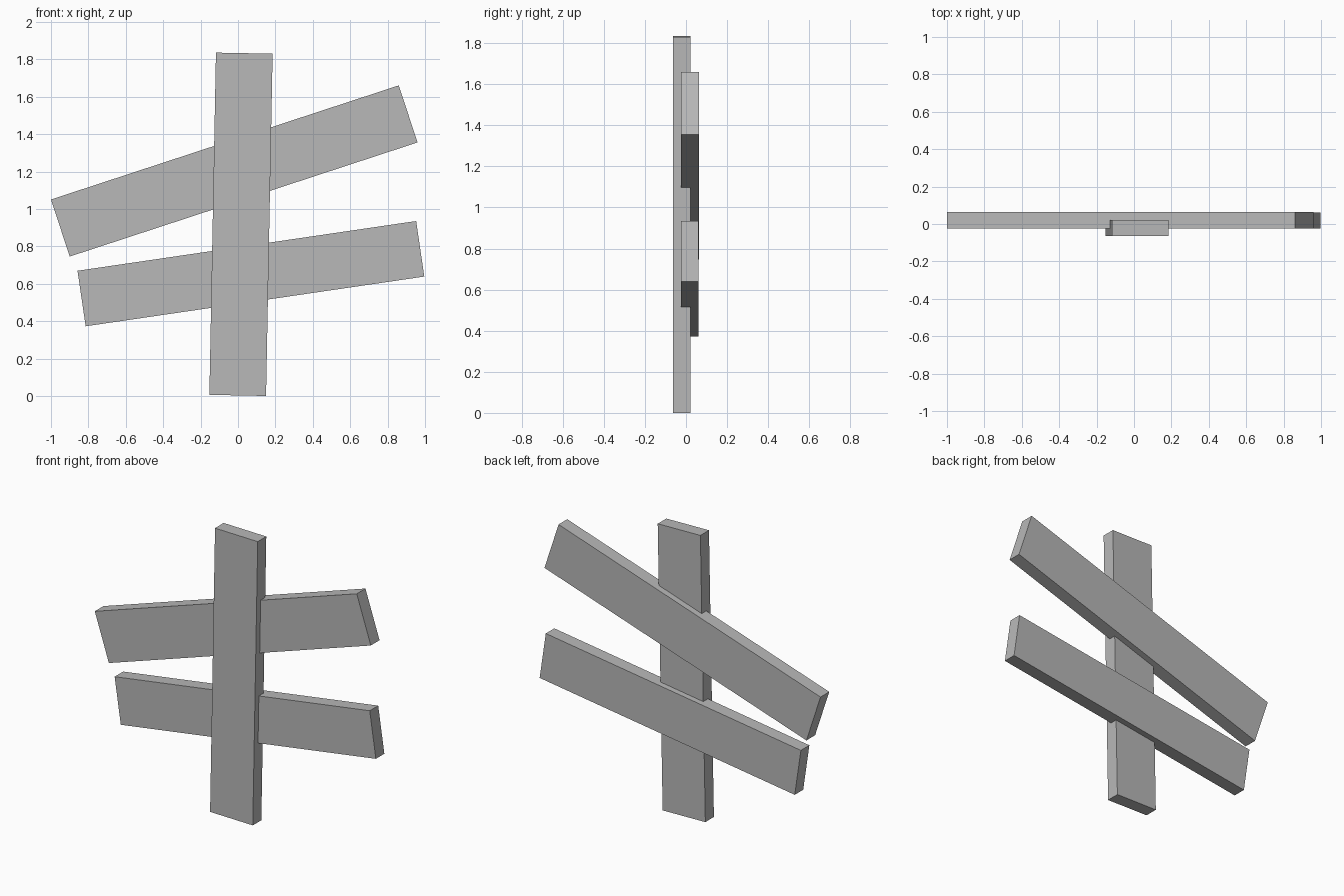
import bpy
from math import radians

cube = bpy.data.objects.get("Cube")
if cube:
    bpy.data.objects.remove(cube, do_unlink=True)

# Single plain grey
grey = bpy.data.materials.new("plain_grey")
grey.use_nodes = True
colour = (0.48, 0.48, 0.48, 1)
grey.diffuse_color = colour
grey.node_tree.nodes["Principled BSDF"].inputs["Base Color"].default_value = colour


def plank(name, centre, length, width, thickness, angle):
    """Flat board along its local x, tilted upward towards +x by angle degrees."""
    bpy.ops.mesh.primitive_cube_add(size=1, location=centre)
    board = bpy.context.object
    board.name = name
    board.scale = (length, thickness, width)
    bpy.ops.object.transform_apply(location=False, rotation=False, scale=True)
    board.rotation_euler.y = radians(-angle)
    board.data.materials.append(grey)
    return board


# Upright board in front, two slanted boards notched into its back
plank("upright_board", (0.016, -0.021, 0.918), 1.83, 0.303, 0.087, 88.9)
plank("upper_cross_board", (-0.02, 0.02, 1.203), 1.957, 0.321, 0.088, 18.16)
plank("lower_cross_board", (0.069, 0.018, 0.654), 1.83, 0.30, 0.086, 8.35)
